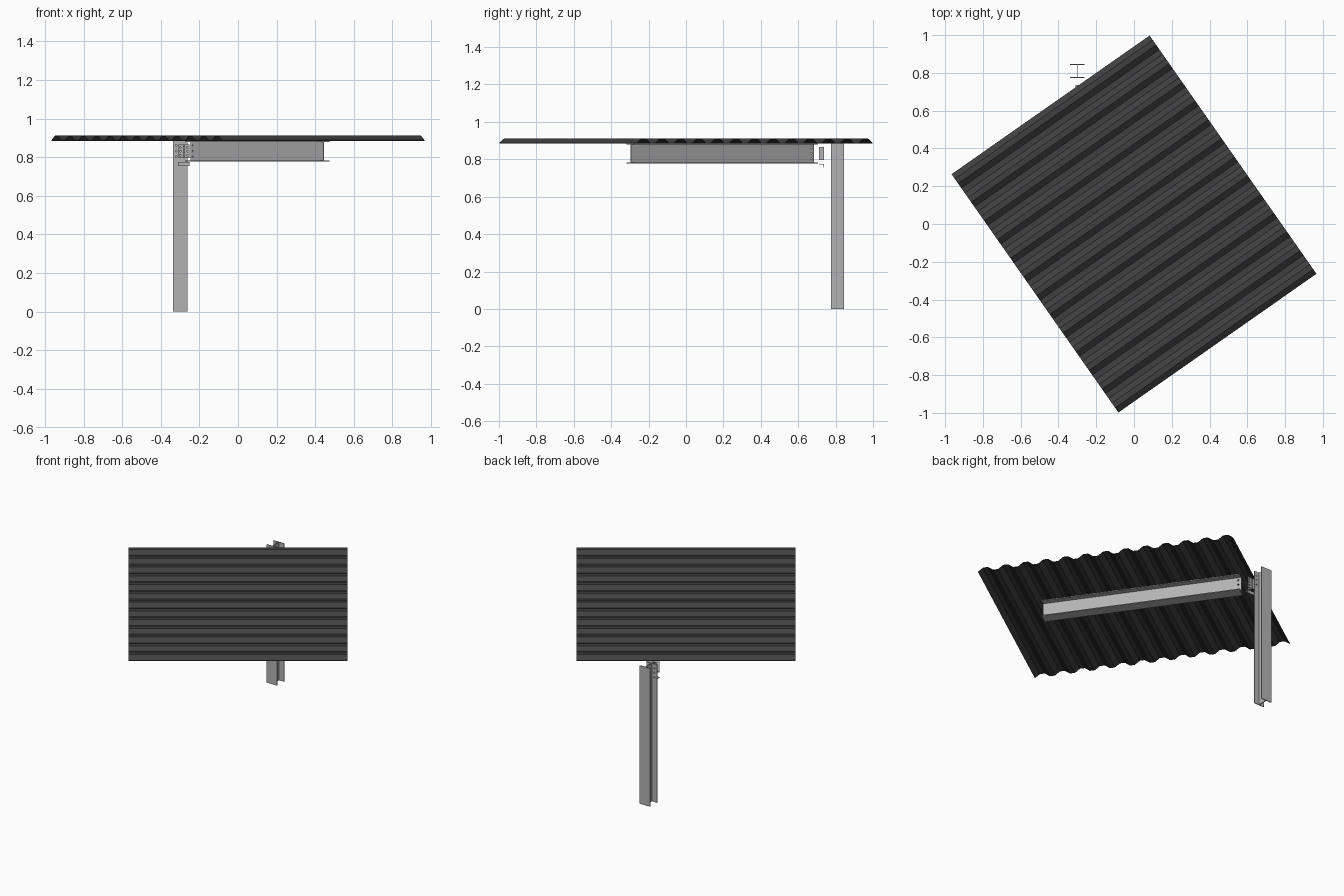
import bpy, bmesh, math
from mathutils import Matrix, Vector

if "Cube" in bpy.data.objects:
    bpy.data.objects.remove(bpy.data.objects["Cube"])

ANG = math.radians(35)                      # sheet and beam are turned in plan
TURN = Matrix.Rotation(ANG, 4, 'Z')


def material(name, value):
    m = bpy.data.materials.new(name)
    m.diffuse_color = (value, value, value, 1)
    m.use_nodes = True
    m.node_tree.nodes["Principled BSDF"].inputs["Base Color"].default_value = m.diffuse_color
    return m


STEEL = material("light grey steel", 0.45)
ROOF = material("dark grey sheet", 0.05)


def extrude(name, profile, vec, matrix, mat):
    """Closed profile of 3D points swept along a vector into a solid."""
    bm = bmesh.new()
    f = bm.faces.new([bm.verts.new(p) for p in profile])
    r = bmesh.ops.extrude_face_region(bm, geom=[f])
    bmesh.ops.translate(bm, vec=vec,
                        verts=[g for g in r["geom"] if isinstance(g, bmesh.types.BMVert)])
    bmesh.ops.recalc_face_normals(bm, faces=bm.faces)
    bm.transform(matrix)
    me = bpy.data.meshes.new(name)
    bm.to_mesh(me)
    bm.free()
    ob = bpy.data.objects.new(name, me)
    bpy.context.collection.objects.link(ob)
    me.materials.append(mat)
    return ob


def i_profile(w, h, flange, web):
    """I section, width w along a, height h along b, centred."""
    a, b, c, d = w / 2, h / 2, h / 2 - flange, web / 2
    half = [(a, b), (-a, b), (-a, c), (-d, c), (-d, -c), (-a, -c)]
    return half + [(-x, -y) for x, y in half]


def drill(ob, centres, axis, matrix):
    """Cut bolt holes through an object."""
    bm = bmesh.new()
    rot = Vector((0, 0, 1)).rotation_difference(Vector(axis)).to_matrix().to_4x4()
    for c in centres:
        bmesh.ops.create_cone(bm, cap_ends=True, segments=12, radius1=0.0045,
                              radius2=0.0045, depth=0.03,
                              matrix=matrix @ Matrix.Translation(c) @ rot)
    me = bpy.data.meshes.new("hole_cutter")
    bm.to_mesh(me)
    bm.free()
    cut = bpy.data.objects.new("hole_cutter", me)
    bpy.context.collection.objects.link(cut)
    cut.hide_render = True
    mod = ob.modifiers.new("holes", 'BOOLEAN')
    mod.object, mod.operation, mod.solver = cut, 'DIFFERENCE', 'EXACT'
    bpy.context.view_layer.objects.active = ob
    bpy.ops.object.modifier_apply(modifier="holes")
    bpy.data.objects.remove(cut)


ROWS = (0.803, 0.832, 0.861)
ID = Matrix.Identity(4)

# corrugated roof sheet: 13 trapezoid ribs running along local x
RIBS, LEN, WID, LOW, HIGH, T = 13, 1.28, 1.54, 0.884, 0.907, 0.004
step = WID / (4 * RIBS - 1)
line = []
for i in range(4 * RIBS):
    line.append((-LEN / 2, -WID / 2 + i * step, HIGH if i % 4 in (1, 2) else LOW))
under = line
over = [(x, y, z + T) for x, y, z in reversed(line)]
extrude("roof_sheet", under + over, (LEN, 0, 0), TURN, ROOF)

# column
CX, CY = -0.3, 0.81
col = extrude("column", [(CX + a, CY + b, 0) for a, b in i_profile(0.075, 0.072, 0.005, 0.004)],
              (0, 0, 0.889), ID, STEEL)
drill(col, [(CX + s * 0.02, CY - 0.034, z) for s in (-1, 1) for z in ROWS], (0, 1, 0), ID)

# roof beam under the sheet, square to the ribs
BU, V0, V1 = 0.193, -0.497, 0.70
beam = extrude("roof_beam", [(BU + a, V0, 0.831 + b) for a, b in i_profile(0.075, 0.105, 0.005, 0.004)],
               (0, V1 - V0, 0), TURN, STEEL)
drill(beam, [(BU, V1 - 0.018, z) for z in ROWS], (1, 0, 0), TURN)

# pair of angle cleats between beam and column
for s, name in ((-1, "cleat_left"), (1, "cleat_right")):
    x0, x1, x2, t = -0.28 + s * 0.003, -0.28 + s * 0.006, -0.28 + s * 0.029, 0.003
    c = extrude(name, [(x0, 0.71, 0.795), (x1, 0.71, 0.795), (x1, 0.737 - t, 0.795),
                       (x2, 0.737 - t, 0.795), (x2, 0.737, 0.795), (x0, 0.737, 0.795)],
                (0, 0, 0.07), ID, STEEL)
    drill(c, [(-0.28 + s * 0.019, 0.735, z) for z in (0.81, 0.83, 0.85)], (0, 1, 0), ID)

# seat angle below the beam end
extrude("seat_angle", [(-0.31, 0.71, 0.775), (-0.31, 0.737, 0.775), (-0.31, 0.737, 0.755),
                       (-0.31, 0.734, 0.755), (-0.31, 0.734, 0.772), (-0.31, 0.71, 0.772)],
        (0.06, 0, 0), ID, STEEL)
